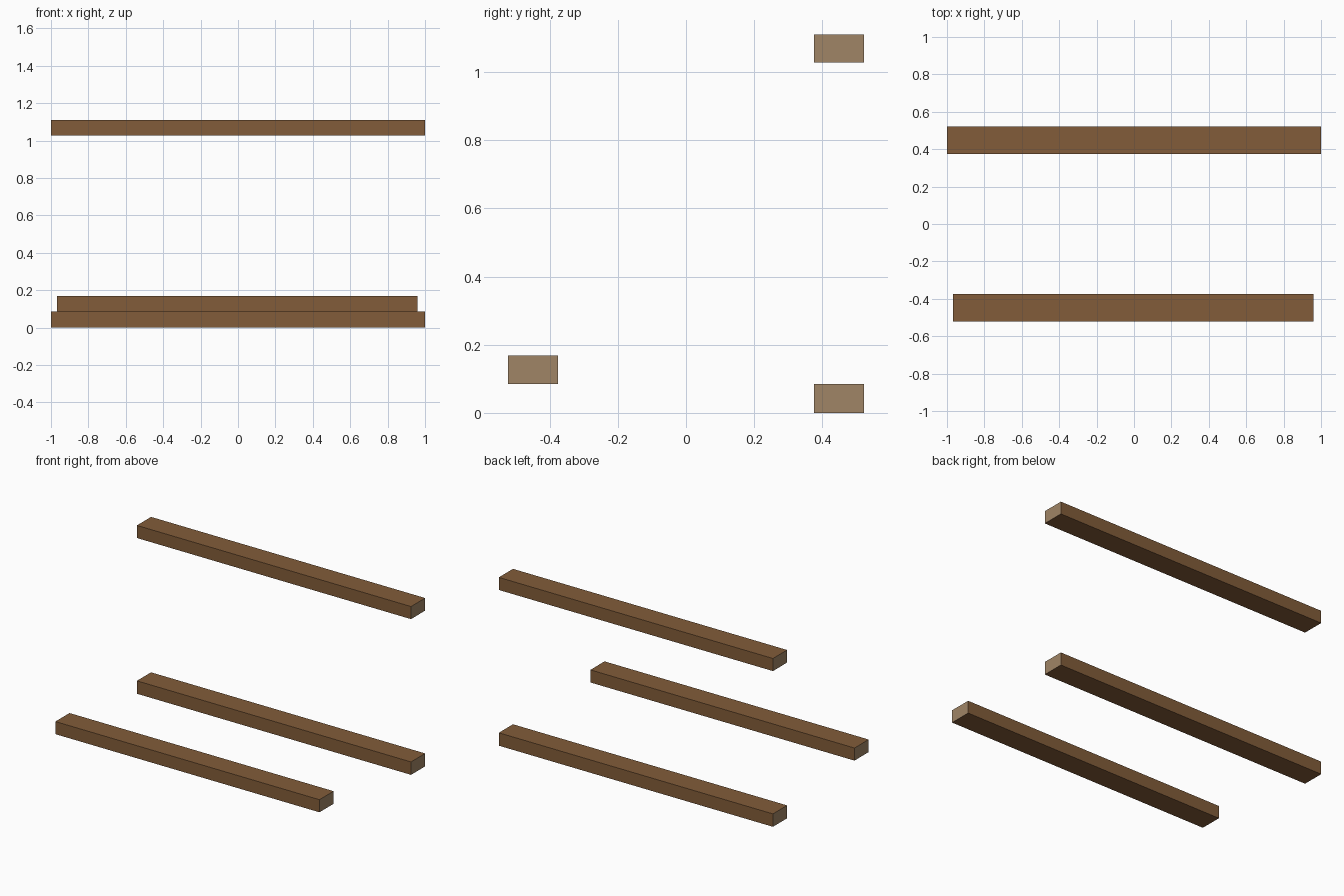
import bpy
import bmesh
from mathutils import Matrix, Vector

if "Cube" in bpy.data.objects:
    bpy.data.objects.remove(bpy.data.objects["Cube"])


def make_material(name, color):
    mat = bpy.data.materials.new(name)
    mat.diffuse_color = (*color, 1.0)
    mat.use_nodes = True
    mat.node_tree.nodes["Principled BSDF"].inputs["Base Color"].default_value = mat.diffuse_color
    return mat


bark_brown = make_material("wood brown", (0.223, 0.107, 0.041))
end_tan = make_material("end grain tan", (0.352, 0.235, 0.133))


def beam(name, low, high):
    """Box between two corners, with end grain on the faces along x."""
    low, high = Vector(low), Vector(high)
    bm = bmesh.new()
    bmesh.ops.create_cube(bm, size=1.0, matrix=Matrix.Diagonal((*(high - low), 1.0)))
    bm.normal_update()
    for face in bm.faces:
        face.material_index = 1 if abs(face.normal.x) > 0.9 else 0
    mesh = bpy.data.meshes.new(name)
    bm.to_mesh(mesh)
    bm.free()
    mesh.materials.append(bark_brown)
    mesh.materials.append(end_tan)
    obj = bpy.data.objects.new(name, mesh)
    obj.location = (low + high) / 2
    bpy.context.collection.objects.link(obj)
    return obj


# Two full-length beams at the back, one above the other
beam("back_lower_beam", (-1.0, 0.375, 0.0), (1.0, 0.522, 0.085))
beam("back_upper_beam", (-1.0, 0.375, 1.027), (1.0, 0.522, 1.11))

# Slightly shorter beam at the front
beam("front_beam", (-0.967, -0.522, 0.085), (0.96, -0.375, 0.168))
